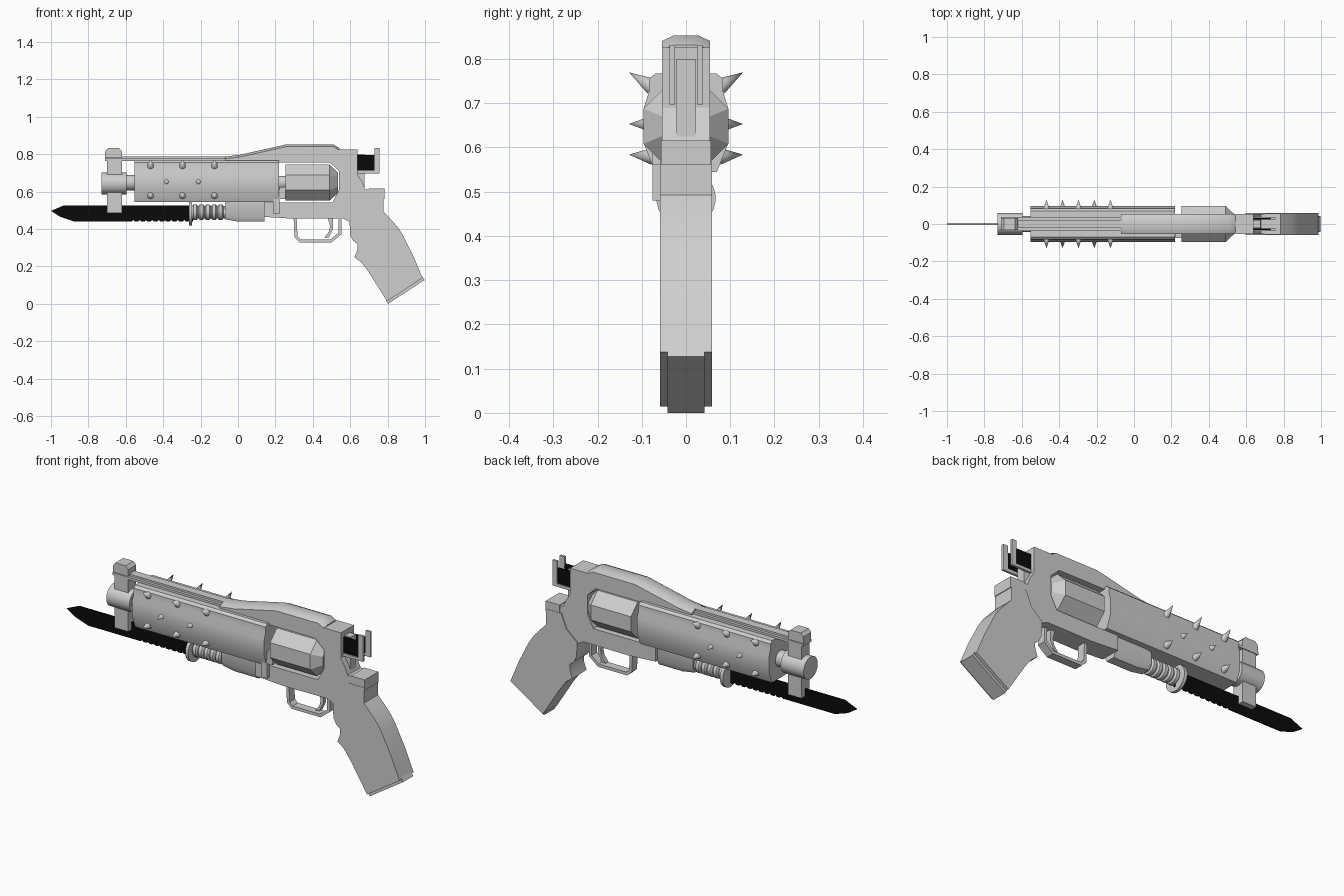
import bpy, bmesh, math
from mathutils import Vector

cube = bpy.data.objects.get("Cube")
if cube:
    bpy.data.objects.remove(cube, do_unlink=True)


def material(name, value):
    m = bpy.data.materials.new(name)
    m.use_nodes = True
    color = (value, value, value, 1)
    m.diffuse_color = color
    m.node_tree.nodes["Principled BSDF"].inputs["Base Color"].default_value = color
    return m


GREY = material("light_grey_metal", 0.62)
BLACK = material("black_steel", 0.003)


def finish(name, bm, mat=GREY):
    bmesh.ops.recalc_face_normals(bm, faces=bm.faces)
    me = bpy.data.meshes.new(name)
    bm.to_mesh(me)
    bm.free()
    me.materials.append(mat)
    ob = bpy.data.objects.new(name, me)
    bpy.context.collection.objects.link(ob)
    bpy.ops.object.select_all(action='DESELECT')
    ob.select_set(True)
    bpy.context.view_layer.objects.active = ob
    bpy.ops.object.shade_smooth_by_angle(angle=math.radians(32))
    return ob


def skin(name, rings, mat=GREY):
    """Bridge rings of equal length and cap both ends."""
    bm = bmesh.new()
    vs = [[bm.verts.new(p) for p in ring] for ring in rings]
    n = len(vs[0])
    for a, b in zip(vs, vs[1:]):
        for i in range(n):
            j = (i + 1) % n
            bm.faces.new((a[i], a[j], b[j], b[i]))
    bm.faces.new(vs[0])
    bm.faces.new(vs[-1])
    return finish(name, bm, mat)


def prism(name, pts, half, mat=GREY, y=0):
    """Side outline (x, z) given a thickness across y."""
    return skin(name, [[(x, y + s * half, z) for x, z in pts] for s in (-1, 1)], mat)


def box(name, x0, x1, z0, z1, half, mat=GREY, y=0):
    return prism(name, [(x0, z0), (x1, z0), (x1, z1), (x0, z1)], half, mat, y)


def lathe(name, prof, cz, seg=24):
    """Profile (x, radius) turned about a lengthwise axis."""
    rings = []
    for x, r in prof:
        angles = [2 * math.pi * (i + 0.5) / seg for i in range(seg)]
        rings.append([(x, r * math.cos(a), cz + r * math.sin(a)) for a in angles])
    return skin(name, rings)


def loft(name, stations):
    """Half sections (y, z) mirrored across y and joined along x."""
    rings = []
    for x, half in stations:
        rings.append([(x, y, z) for y, z in half] + [(x, -y, z) for y, z in reversed(half)])
    return skin(name, rings)


AXIS = 0.648

# Barrel, shroud and top rib
shroud = [(0.07, 0.767), (0.083, 0.755), (0.084, 0.725), (0.095, 0.69),
          (0.095, 0.608), (0.07, 0.545)]
loft("barrel_shroud", [(-0.553, shroud), (0.22, shroud)])
lathe("barrel", [(-0.61, 0.042), (-0.54, 0.042)], AXIS)
lathe("muzzle", [(-0.73, 0.059), (-0.595, 0.059)], 0.644)
box("top_rib", -0.71, 0, 0.765, 0.778, 0.037)
box("top_rib_ridge", -0.71, 0, 0.776, 0.788, 0.022)
prism("front_sight", [(-0.71, 0.78), (-0.62, 0.78), (-0.62, 0.815), (-0.635, 0.832),
                      (-0.695, 0.832), (-0.71, 0.815)], 0.033)
box("sight_post", -0.70, -0.62, 0.65, 0.77, 0.033)
box("blade_mount", -0.70, -0.62, 0.487, 0.62, 0.033)

# Spikes on both sides of the shroud
rows = [(0.738, 0.032, (-0.468, -0.297, -0.126)),
        (0.653, 0, (-0.382, -0.212)),
        (0.58, 0.004, (-0.468, -0.297, -0.126))]
for side in (-1, 1):
    for z, rise, xs in rows:
        for x in xs:
            base = Vector((x, side * 0.077, z))
            tip = Vector((x, side * 0.129, z + rise))
            d = tip - base
            bm = bmesh.new()
            bmesh.ops.create_cone(bm, cap_ends=True, segments=12, radius1=0.019,
                                  radius2=0, depth=d.length)
            bmesh.ops.rotate(bm, verts=bm.verts,
                             matrix=d.to_track_quat('Z', 'Y').to_matrix())
            bmesh.ops.translate(bm, verts=bm.verts, vec=(base + tip) / 2)
            finish("shroud_spike", bm)

# Frame wrapping around the cylinder opening
prism("frame", [(0.2, 0.78), (0.2, 0.757), (0.49, 0.757), (0.54, 0.71), (0.54, 0.61),
                (0.505, 0.542), (0.14, 0.542), (0.14, 0.465), (0.3, 0.455),
                (0.56, 0.457), (0.6, 0.437), (0.70, 0.43), (0.778, 0.49),
                (0.778, 0.612), (0.68, 0.612), (0.665, 0.65), (0.64, 0.69),
                (0.64, 0.826), (0.5, 0.826)], 0.054)
tops = [(-0.07, 0.787), (0.01, 0.797), (0.26, 0.853), (0.51, 0.853), (0.543, 0.832)]
loft("top_strap", [(x, [(0.054, 0.765), (0.054, z - 0.012), (0.028, z)]) for x, z in tops])
box("tang", 0.70, 0.782, 0.56, 0.616, 0.057)

# Cylinder
lathe("cylinder", [(0.255, 0.104), (0.49, 0.104), (0.535, 0.058)], AXIS, 8)
lathe("cylinder_pin", [(0.2, 0.037), (0.26, 0.037)], AXIS)
prism("crane_latch", [(0.19, 0.48), (0.222, 0.48), (0.222, 0.56), (0.255, 0.56),
                      (0.255, 0.625), (0.222, 0.625), (0.222, 0.575), (0.19, 0.575)],
      0.012, y=-0.064)

# Trigger and guard
outer = [(0.297, 0.47), (0.302, 0.355), (0.33, 0.329), (0.5, 0.329), (0.553, 0.372), (0.553, 0.45)]
inner = [(0.537, 0.45), (0.537, 0.38), (0.495, 0.345), (0.335, 0.345), (0.318, 0.362), (0.313, 0.47)]
prism("trigger_guard", outer + inner, 0.022)
prism("trigger", [(0.48, 0.46), (0.508, 0.46), (0.508, 0.40), (0.485, 0.355),
                  (0.462, 0.353), (0.486, 0.385), (0.492, 0.415)], 0.012)

# Grip and its butt plate
prism("grip", [(0.596, 0.445), (0.60, 0.37), (0.615, 0.338), (0.64, 0.318), (0.637, 0.285),
               (0.623, 0.249), (0.66, 0.222), (0.70, 0.168), (0.797, 0.014),
               (0.987, 0.138), (0.94, 0.25), (0.88, 0.37), (0.85, 0.415), (0.805, 0.465),
               (0.778, 0.492), (0.778, 0.575), (0.69, 0.575), (0.66, 0.50)], 0.059)
prism("butt_plate", [(0.79, 0.02), (0.802, 0), (0.997, 0.127), (0.983, 0.15)], 0.042)

# Hammer and rear sight prongs
box("hammer", 0.62, 0.675, 0.62, 0.80, 0.022)
for side in (-1, 1):
    prism("rear_prong", [(0.62, 0.697), (0.757, 0.697), (0.757, 0.832), (0.73, 0.832),
                         (0.73, 0.712), (0.62, 0.712)], 0.006, y=side * 0.031)
    box("hammer_plate", 0.635, 0.732, 0.711, 0.796, 0.003, BLACK, side * 0.028)

# Bayonet blade with a toothed lower edge and a round hole
edge = [(-1, 0.497), (-0.93, 0.527), (-0.24, 0.527), (-0.24, 0.44)]
for i in range(9):
    x = -0.28 - i * 0.034
    edge += [(x, 0.44), (x - 0.008, 0.448), (x - 0.016, 0.44)]
edge += [(-0.875, 0.44), (-0.95, 0.465)]
blade = prism("bayonet_blade", edge, 0.004, BLACK)
bm = bmesh.new()
bmesh.ops.create_cone(bm, cap_ends=True, segments=16, radius1=0.014, radius2=0.014, depth=0.1)
for v in bm.verts:
    v.co = Vector((v.co.x - 0.823, v.co.z, v.co.y + 0.5))
cutter = finish("hole_cutter", bm, BLACK)
cutter.hide_render = True
mod = blade.modifiers.new("hole", 'BOOLEAN')
mod.operation = 'DIFFERENCE'
mod.object = cutter
bpy.context.view_layer.objects.active = blade
bpy.ops.object.modifier_apply(modifier=mod.name)
bpy.data.objects.remove(cutter, do_unlink=True)

# Bayonet guard, ringed handle and mounting lug
lathe("bayonet_guard", [(-0.262, 0.067), (-0.245, 0.067)], 0.485)
rings = []
for i in range(5):
    x = -0.245 + i * 0.034
    rings += [(x, 0.033), (x + 0.007, 0.042), (x + 0.024, 0.042), (x + 0.031, 0.033)]
lathe("bayonet_handle", rings + [(-0.06, 0.033)], 0.49)
lug = [(0.04, 0.55), (0.04, 0.467), (0.025, 0.44)]
loft("bayonet_lug", [(-0.07, [(y, z - 0.01 if z > 0.5 else z + 0.012) for y, z in lug]),
                     (0.0, lug), (0.142, lug)])
